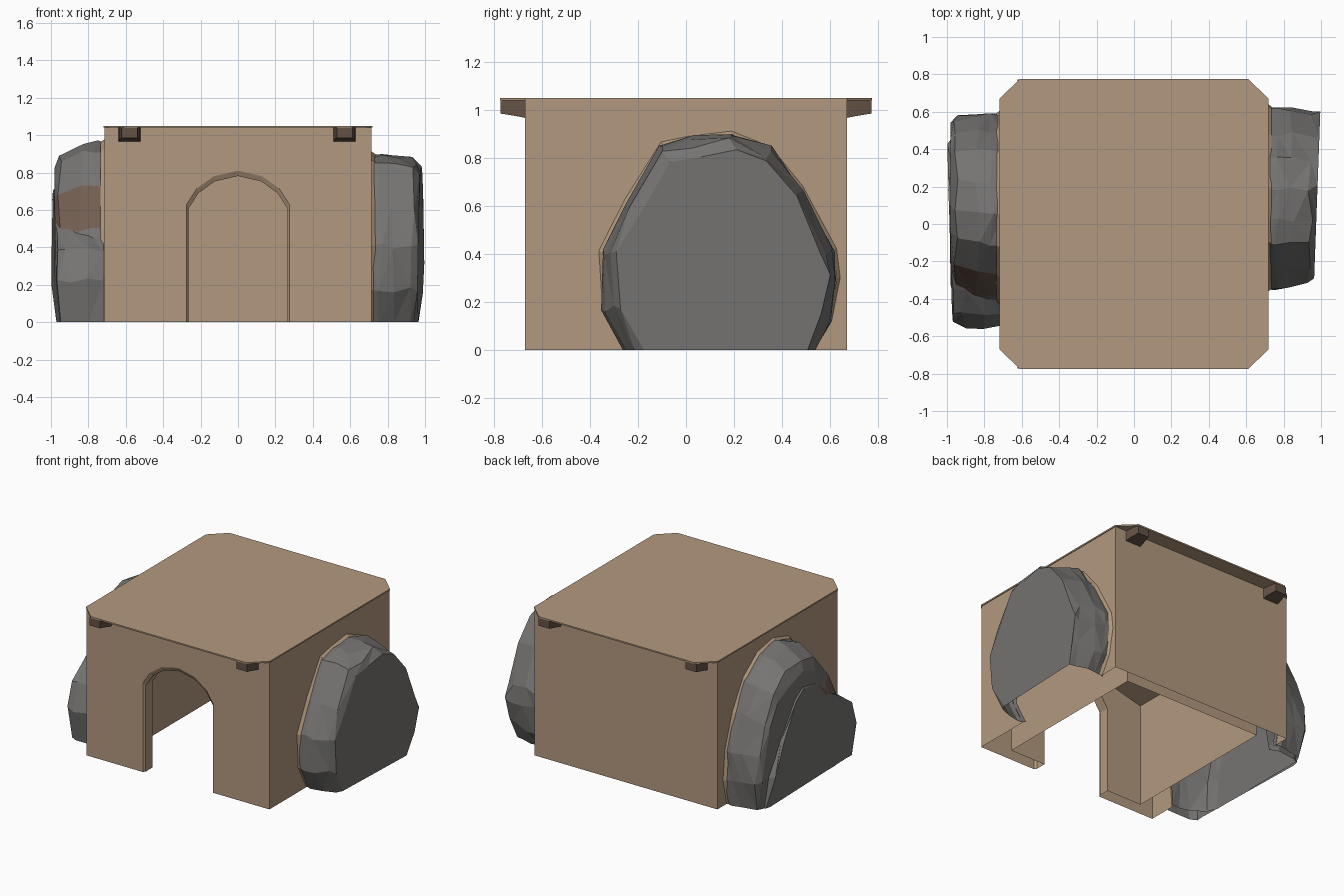
import bpy, bmesh, random

if "Cube" in bpy.data.objects:
    bpy.data.objects.remove(bpy.data.objects["Cube"])

random.seed(4)


def material(name, rgb):
    m = bpy.data.materials.new(name)
    m.diffuse_color = (*rgb, 1)
    m.use_nodes = True
    m.node_tree.nodes["Principled BSDF"].inputs["Base Color"].default_value = m.diffuse_color
    return m


TAN = material("clay", (0.45, 0.32, 0.21))
WOOD = material("wood", (0.13, 0.085, 0.06))
STONE = material("stone", (0.18, 0.175, 0.17))
EARTH = material("earth", (0.17, 0.11, 0.08))

# Boulder side outlines (y, z), starting and ending on the ground
RIGHT = [(-0.25, 0), (-0.34, 0.17), (-0.355, 0.41), (-0.25, 0.62), (-0.10, 0.86),
         (0.02, 0.885), (0.19, 0.905), (0.35, 0.84), (0.48, 0.68), (0.62, 0.42),
         (0.635, 0.30), (0.60, 0.12), (0.53, 0)]
TALL = [(-0.46, 0), (-0.48, 0.25), (-0.40, 0.50), (-0.28, 0.74), (-0.12, 0.92), (0.05, 0.97),
        (0.22, 0.94), (0.38, 0.82), (0.50, 0.62), (0.58, 0.38), (0.60, 0.18), (0.56, 0)]
LOW = [(-0.53, 0), (-0.555, 0.22), (-0.49, 0.38), (-0.35, 0.50), (-0.20, 0.58),
       (-0.07, 0.71), (0.10, 0.76), (0.21, 0.66), (0.36, 0.42), (0.46, 0.20), (0.50, 0)]


def finish(bm, name, *mats):
    bmesh.ops.recalc_face_normals(bm, faces=bm.faces)
    me = bpy.data.meshes.new(name)
    bm.to_mesh(me)
    bm.free()
    ob = bpy.data.objects.new(name, me)
    for m in mats:
        me.materials.append(m)
    bpy.context.collection.objects.link(ob)
    return ob


def loft(bm, rings, cap_start=False, cap_end=True, closed=True):
    """Skin a list of equal-length point rings."""
    vs = [[bm.verts.new(p) for p in r] for r in rings]
    n = len(vs[0])
    for a, b in zip(vs, vs[1:]):
        for i in range(n if closed else n - 1):
            j = (i + 1) % n
            bm.faces.new((a[i], a[j], b[j], b[i]))
    if cap_start:
        bm.faces.new(vs[0])
    if cap_end:
        bm.faces.new(vs[-1])
    return vs


# Door arch, right foot to left foot
half = [(0.275, 0), (0.275, 0.63), (0.22, 0.715), (0.13, 0.78)]
ARCH = half + [(0, 0.81)] + [(-x, z) for x, z in reversed(half)]


def arch(y, sx=1, sz=1):
    return [(x * sx, y, z * sz) for x, z in ARCH]


# Outer walls: doorway in front, boulder openings in the sides
W, D, H = 0.715, 0.67, 1.045


def wall(bm, place, span, opening):
    pts = [(-span, 0), (-span, H), (span, H), (span, 0)] + list(reversed(opening))
    bm.faces.new([bm.verts.new(place(u, z)) for u, z in pts])


bm = bmesh.new()
wall(bm, lambda u, z: (u, -D, z), W, list(reversed(ARCH)))
wall(bm, lambda u, z: (u, D, z), W, [])
wall(bm, lambda u, z: (W, u, z), D, RIGHT)
wall(bm, lambda u, z: (-W, u, z), D, TALL)
bmesh.ops.remove_doubles(bm, verts=bm.verts, dist=1e-4)
finish(bm, "outer_walls", TAN)

# Inner room with a low coved ceiling
bm = bmesh.new()
section = [(0.54, 0), (0.54, 0.73), (0.22, 0.81)]
vs = loft(bm, [[(-w, -0.58, z), (-w, 0.58, z), (w, 0.58, z), (w, -0.58, z)]
               for w, z in section], closed=False)
opening = [bm.verts.new(p) for p in arch(-0.58, 0.96, 0.965)]
bm.faces.new([v[0] for v in vs] + [v[3] for v in reversed(vs)] + opening)
finish(bm, "inner_room", TAN)

# Door jamb with a chamfered front edge
bm = bmesh.new()
loft(bm, [arch(-D), arch(-0.655, 0.96, 0.965), arch(-0.58, 0.96, 0.965)],
     cap_end=False, closed=False)
finish(bm, "door_jamb", TAN)

# Flat roof slab with clipped corners
corner = [(0.72, 0.67), (0.61, 0.775)]
outline = (corner + [(-x, y) for x, y in reversed(corner)]
           + [(-x, -y) for x, y in corner] + [(x, -y) for x, y in reversed(corner)])
bm = bmesh.new()
loft(bm, [[(x, y, z) for x, y in outline] for z in (1.04, 1.05)], cap_start=True)
finish(bm, "roof", TAN)

# Tapered rafter ends under the roof overhang
for label, s in (("front", -1), ("back", 1)):
    for lr, cx in (("left", -0.58), ("right", 0.57)):
        bm = bmesh.new()
        loft(bm, [[(cx - w, s * y, 1.04), (cx + w, s * y, 1.04),
                   (cx + w, s * y, z), (cx - w, s * y, z)]
                  for y, w, z in ((0.66, 0.06, 0.965), (0.71, 0.055, 0.975), (0.773, 0.042, 0.985))])
        finish(bm, f"rafter_{label}_{lr}", WOOD)


def boulder(name, prof, layers, sign, tilt, jitter=0.016, earth=None):
    """Faceted rock: side outline skinned through (x, scale, y shift) layers."""
    cy = sum(p[0] for p in prof) / len(prof)
    bm = bmesh.new()
    rings = []
    for k, (x, s, dy) in enumerate(layers):
        ring = []
        outer = k == len(layers) - 1
        for y, z in prof:
            j = [random.uniform(-jitter, jitter) if k else 0 for _ in range(3)]
            yy = cy + (y - cy) * s + dy + j[1]
            zz = max(0, 0.3 + (z - 0.3) * s + j[2]) if z > 0 else 0
            # lean the outer side and undercut it at the ground
            lean = (tilt * (yy - cy) - max(0, 0.2 - zz) * 0.15) * max(0, (x - 0.75) / 0.25)
            ring.append((sign * min(1, x + lean + (0 if outer else j[0])), yy, zz))
        rings.append(ring)
    loft(bm, rings)
    bmesh.ops.delete(bm, geom=[f for f in bm.faces if all(v.co.z < 1e-4 for v in f.verts)],
                     context='FACES_ONLY')
    bmesh.ops.triangulate(bm, faces=[f for f in bm.faces if len(f.verts) == 4])
    if earth:
        for f in bm.faces:
            c = f.calc_center_median()
            if earth[0] < c.y < earth[1] and earth[2] < c.z < earth[3]:
                f.material_index = 1
    return finish(bm, name, STONE, EARTH)


def collar(name, prof, sign):
    """Thin clay lip where the wall wraps a boulder."""
    cy = sum(p[0] for p in prof) / len(prof)
    bm = bmesh.new()
    loft(bm, [[(sign * x, cy + (y - cy) * s, z * (1 + (s - 1) * 0.5)) for y, z in prof]
              for x, s in ((0.712, 1.02), (0.735, 0.985))], cap_end=False, closed=False)
    finish(bm, name, TAN)


# Single large boulder on the right
boulder("right_boulder", RIGHT,
        [(0.70, 0.98, 0), (0.76, 1, 0), (0.84, 0.99, 0), (0.945, 0.95, 0), (0.98, 0.88, 0.01)],
        1, 0.04)
collar("right_collar", RIGHT, 1)

# Tall boulder on the left, with a lower one leaning on it
boulder("left_tall_boulder", TALL,
        [(0.70, 0.98, 0), (0.76, 1, 0), (0.84, 0.98, 0.01), (0.95, 0.90, 0.02), (0.98, 0.78, 0.04)],
        -1, 0.0, earth=(-0.36, -0.16, 0.5, 0.75))
boulder("left_low_boulder", LOW,
        [(0.72, 0.98, 0), (0.80, 1, 0), (0.92, 0.99, 0), (0.975, 0.95, 0), (0.985, 0.87, 0.01)],
        -1, 0.03, earth=(-0.2, -0.1, 0.5, 0.6))
collar("left_collar", TALL, -1)
